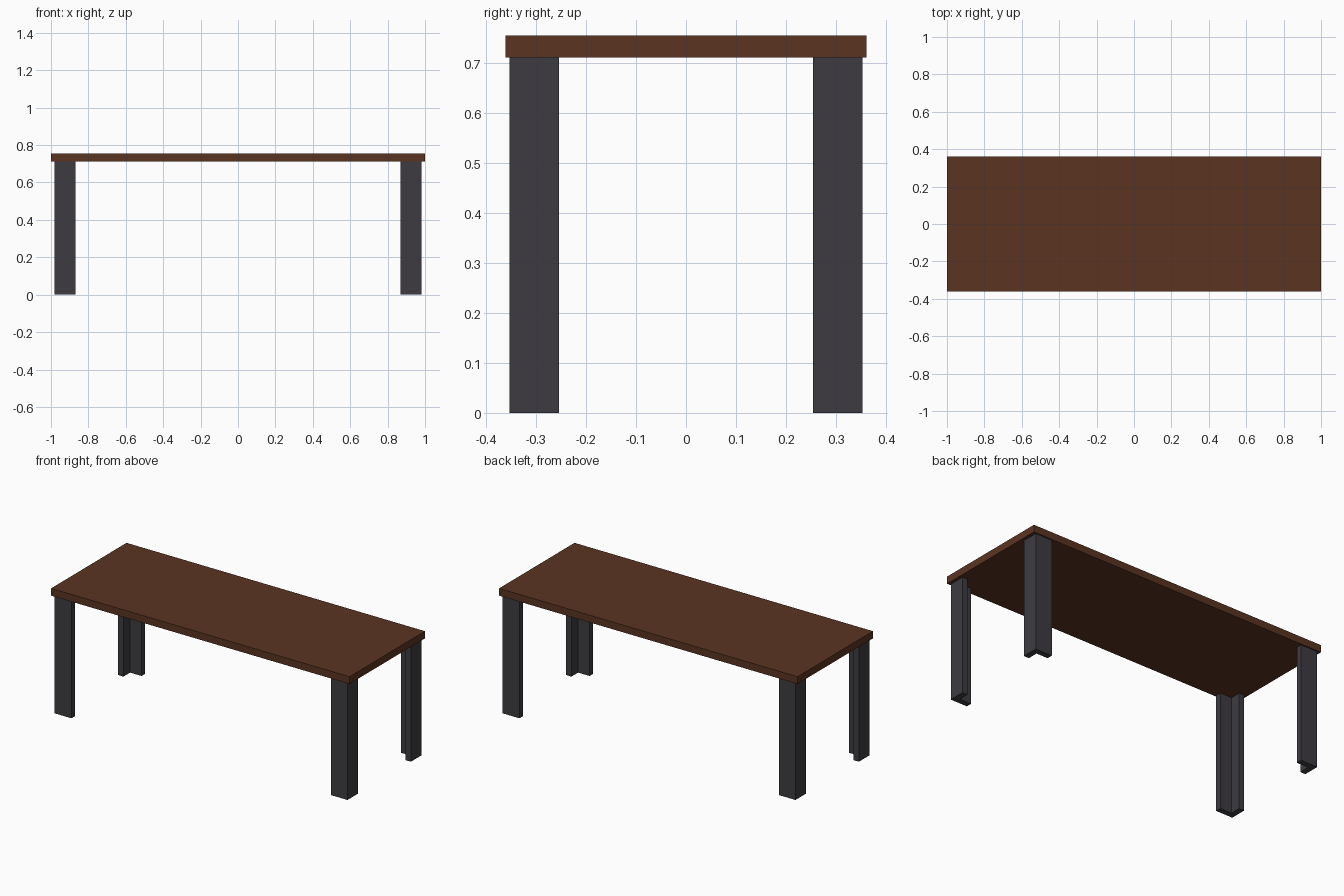
import bpy
import bmesh

cube = bpy.data.objects.get("Cube")
if cube:
    bpy.data.objects.remove(cube, do_unlink=True)


def make_material(name, color):
    mat = bpy.data.materials.new(name)
    mat.use_nodes = True
    mat.diffuse_color = color
    mat.node_tree.nodes["Principled BSDF"].inputs["Base Color"].default_value = color
    return mat


def extrude_profile(name, outline, bottom, top, mat):
    """Raise a flat outline into a closed solid."""
    bm = bmesh.new()
    face = bm.faces.new([bm.verts.new((x, y, bottom)) for x, y in outline])
    raised = bmesh.ops.extrude_face_region(bm, geom=[face], use_keep_orig=True)
    verts = [g for g in raised["geom"] if isinstance(g, bmesh.types.BMVert)]
    bmesh.ops.translate(bm, verts=verts, vec=(0, 0, top - bottom))
    bmesh.ops.recalc_face_normals(bm, faces=bm.faces)
    mesh = bpy.data.meshes.new(name)
    bm.to_mesh(mesh)
    bm.free()
    mesh.materials.append(mat)
    obj = bpy.data.objects.new(name, mesh)
    bpy.context.collection.objects.link(obj)
    return obj


wood = make_material("dark_brown_wood", (0.102, 0.034, 0.0152, 1))
metal = make_material("charcoal_metal", (0.0467, 0.0437, 0.0513, 1))

HALF_X, HALF_Y = 1.0, 0.361
UNDERSIDE, HEIGHT = 0.711, 0.755

# Table top
extrude_profile("table_top",
                [(-HALF_X, -HALF_Y), (HALF_X, -HALF_Y), (HALF_X, HALF_Y), (-HALF_X, HALF_Y)],
                UNDERSIDE, HEIGHT, wood)

# Angle-section legs, open toward the middle of the table
OUT_X, IN_X = 0.981, 0.869
OUT_Y, IN_Y = 0.353, 0.254
THICK = 0.035
section = [(OUT_X, OUT_Y), (IN_X, OUT_Y), (IN_X, OUT_Y - THICK),
           (OUT_X - THICK, OUT_Y - THICK), (OUT_X - THICK, IN_Y), (OUT_X, IN_Y)]
for x_name, sx in (("left", 1), ("right", -1)):
    for y_name, sy in (("front", -1), ("back", 1)):
        extrude_profile(f"{y_name}_{x_name}_leg",
                        [(x * sx, y * sy) for x, y in section], 0, UNDERSIDE, metal)
